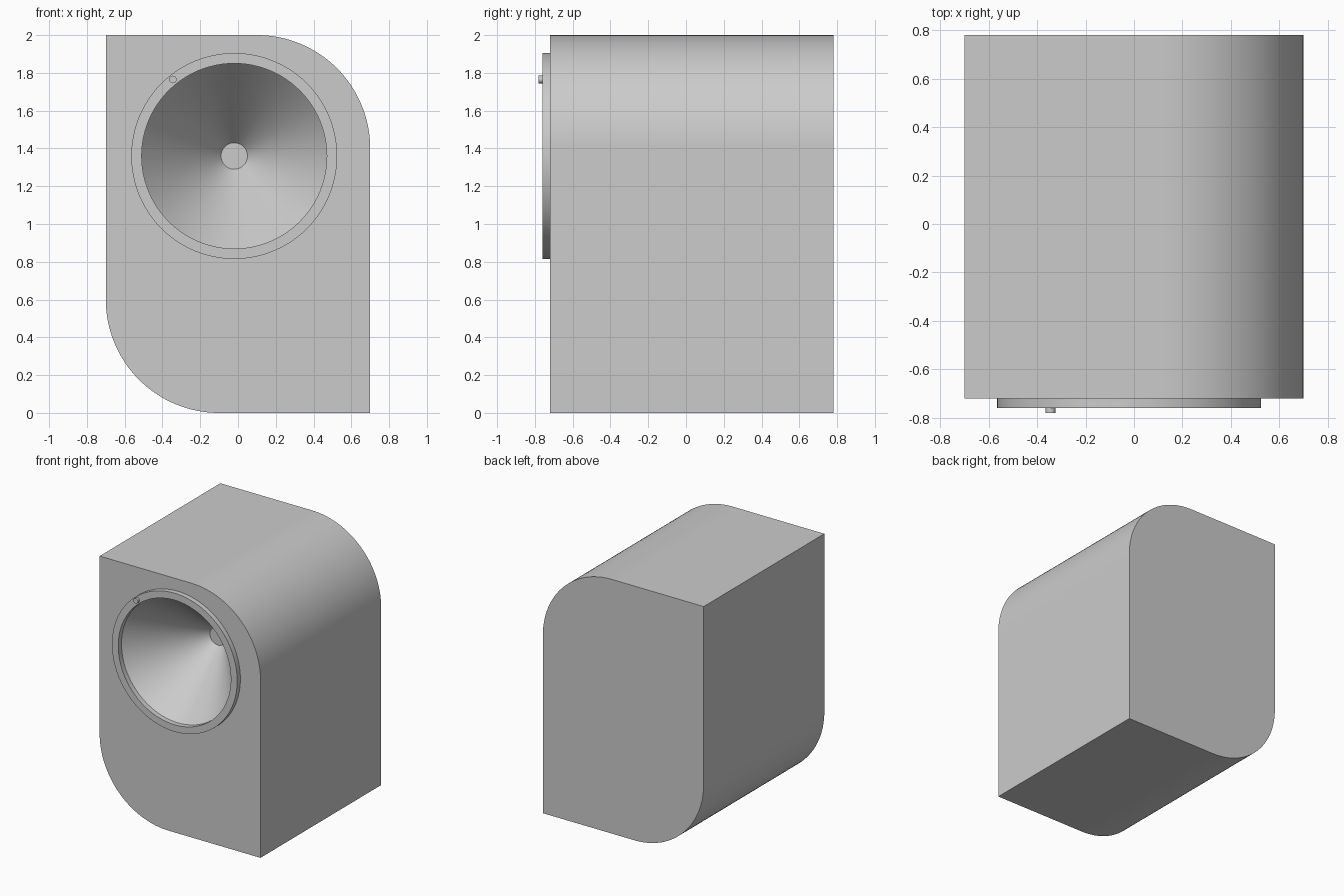
import bpy, bmesh
from math import sin, cos, pi, radians
from mathutils import Vector

cube = bpy.data.objects.get("Cube")
if cube:
    bpy.data.objects.remove(cube, do_unlink=True)

grey = bpy.data.materials.new("plain_grey")
grey.use_nodes = True
colour = (0.6, 0.6, 0.6, 1)
grey.diffuse_color = colour
grey.node_tree.nodes["Principled BSDF"].inputs["Base Color"].default_value = colour

HORN = Vector((-0.02, 0, 1.36))     # axis of the horn, running along y
FRONT, BACK = -0.72, 0.78


def finish(name, bm):
    bmesh.ops.recalc_face_normals(bm, faces=bm.faces)
    mesh = bpy.data.meshes.new(name)
    bm.to_mesh(mesh)
    bm.free()
    mesh.materials.append(grey)
    obj = bpy.data.objects.new(name, mesh)
    bpy.context.collection.objects.link(obj)
    return obj


def smooth(obj):
    bpy.ops.object.select_all(action="DESELECT")
    obj.select_set(True)
    bpy.context.view_layer.objects.active = obj
    bpy.ops.object.shade_smooth_by_angle(angle=radians(30))


def lathe(name, profile, centre, n=96, closed=False):
    """Turn (radius, y) points around an axis parallel to y."""
    bm = bmesh.new()
    rings = [[bm.verts.new(centre + Vector((r * cos(2 * pi * i / n), y, r * sin(2 * pi * i / n))))
              for i in range(n)] for r, y in profile]
    pairs = list(zip(rings, rings[1:]))
    if closed:
        pairs.append((rings[-1], rings[0]))
    else:
        bm.faces.new(rings[0])
        bm.faces.new(rings[-1])
    for a, b in pairs:
        for i in range(n):
            j = (i + 1) % n
            bm.faces.new((a[i], a[j], b[j], b[i]))
    return finish(name, bm)


def arc(cx, cz, radius, start, steps=32):
    return [(cx + radius * cos(start + pi / 2 * i / steps),
             cz + radius * sin(start + pi / 2 * i / steps)) for i in range(steps + 1)]


# Cabinet with two opposite rounded corners
outline = [(0.7, 0)] + arc(0.1, 1.4, 0.6, 0) + [(-0.7, 2)] + arc(-0.1, 0.6, 0.6, pi)
bm = bmesh.new()
face = bm.faces.new([bm.verts.new((x, FRONT, z)) for x, z in outline])
extruded = bmesh.ops.extrude_face_region(bm, geom=[face])["geom"]
bmesh.ops.translate(bm, vec=(0, BACK - FRONT, 0),
                    verts=[v for v in extruded if isinstance(v, bmesh.types.BMVert)])
cabinet = finish("cabinet", bm)

# Conical horn cut into the front
slope = 0.42 / 0.5
cutter = lathe("horn_cutter", [(0.49 + 0.1 * slope, FRONT - 0.1), (0.07, FRONT + 0.5)], HORN)
cutter.hide_render = True
cut = cabinet.modifiers.new("horn_cut", "BOOLEAN")
cut.operation, cut.solver, cut.object = "DIFFERENCE", "EXACT", cutter
bpy.context.view_layer.objects.active = cabinet
bpy.ops.object.modifier_apply(modifier=cut.name)
bpy.data.objects.remove(cutter, do_unlink=True)
smooth(cabinet)

# Raised rim around the horn mouth
rim = lathe("horn_rim", [(0.49, -0.76), (0.545, -0.76), (0.545, -0.71), (0.49, -0.71)],
            HORN, closed=True)
smooth(rim)

# Small peg on the rim
peg = lathe("rim_peg", [(0.02, -0.78), (0.02, -0.75)], Vector((-0.345, 0, 1.765)), n=24)
smooth(peg)
